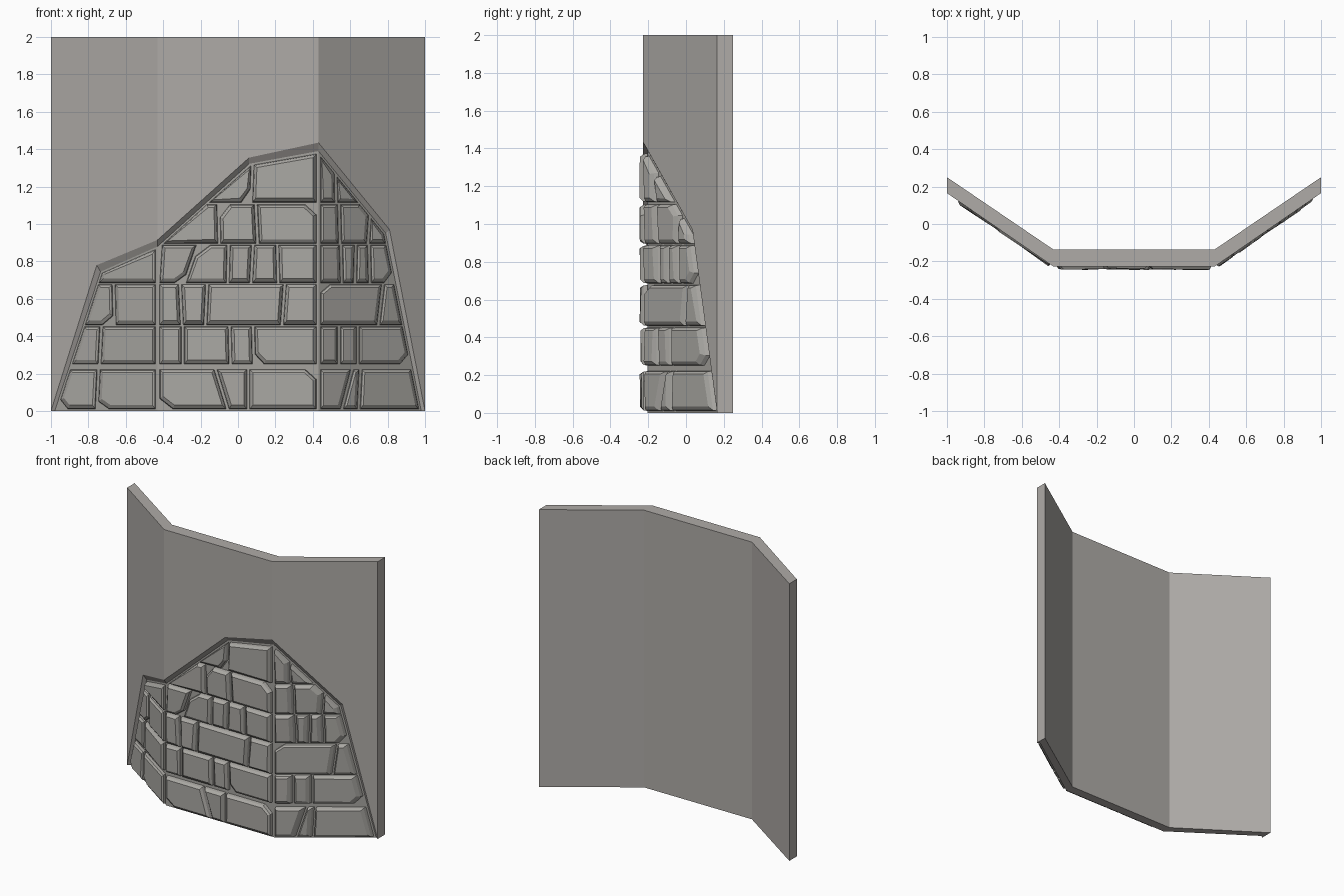
import bpy, bmesh, random
from mathutils import Vector

if "Cube" in bpy.data.objects:
    bpy.data.objects.remove(bpy.data.objects["Cube"])

random.seed(4)
CX = 0.43          # x of the two vertical folds
RECESS = -0.025    # depth of the exposed masonry bed


def material(name, rgb):
    m = bpy.data.materials.new(name)
    m.diffuse_color = (*rgb, 1)
    m.use_nodes = True
    m.node_tree.nodes["Principled BSDF"].inputs["Base Color"].default_value = m.diffuse_color
    return m


PLASTER = material("warm grey plaster", (0.43, 0.41, 0.39))
STONE = material("grey stone", (0.405, 0.395, 0.37))
MORTAR = material("grey mortar", (0.38, 0.37, 0.345))


def fold(x, y_mid, y_end):
    t = max(0, (abs(x) - CX) / (1 - CX))
    return y_mid + (y_end - y_mid) * t


def front(x, z, d=0.0):
    return Vector((x, fold(x, -0.228, 0.165) - d, z))


def back(x, z):
    return Vector((x, fold(x, -0.137, 0.25), z))


def finish(bm, name, mats):
    me = bpy.data.meshes.new(name)
    bm.to_mesh(me)
    bm.free()
    for m in mats:
        me.materials.append(m)
    ob = bpy.data.objects.new(name, me)
    bpy.context.collection.objects.link(ob)


# Broken plaster edge, outer lip and inner foot, left to right
outer = [(-1, 0), (-.755, .78), (-CX, .915), (.06, 1.355), (CX, 1.435), (.81, .97), (1, 0)]
inner = [(-.98, 0), (-.735, .745), (-CX, .88), (.06, 1.322), (CX, 1.39), (.79, .95), (.98, 0)]

# Folded wall with the broken recess
bm = bmesh.new()


def face(pts, mat=0):
    f = bm.faces.new([bm.verts.new(p) for p in pts])
    f.material_index = mat


for p in range(3):
    lo, hi = outer[2 * p:2 * p + 3], inner[2 * p:2 * p + 3]
    x0, x1 = lo[0][0], lo[2][0]
    face([front(*q) for q in lo] + [front(x1, 2), front(x0, 2)])
    bed = list(hi)
    for x, z in (hi[2], hi[0]):
        if z > 0:
            bed.append((x, 0))
    face([front(x, z, RECESS) for x, z in bed], 1)
    for i in range(2):
        face([front(*lo[i]), front(*lo[i + 1]),
              front(*hi[i + 1], RECESS), front(*hi[i], RECESS)])
    face([back(x0, 0), back(x1, 0), back(x1, 2), back(x0, 2)])
    face([front(x0, 2), front(x1, 2), back(x1, 2), back(x0, 2)])
    # underside follows the recess
    a, b = max(x0, -.98), min(x1, .98)
    under = [back(x0, 0), front(a, 0, RECESS), front(b, 0, RECESS), back(x1, 0)]
    if p == 0:
        under.insert(1, front(-1, 0))
    if p == 2:
        under.insert(3, front(1, 0))
    face(under)
for x in (-1, 1):
    face([front(x, 0), front(x, 2), back(x, 2), back(x, 0)])
bmesh.ops.remove_doubles(bm, verts=bm.verts, dist=0.0005)
bmesh.ops.recalc_face_normals(bm, faces=bm.faces)
finish(bm, "wall", [PLASTER, MORTAR])


# 2D helpers for stone outlines in (x, z)
def clip(poly, a, b, gap):
    """Keep the side to the right of a->b, at least gap away."""
    a, b = Vector(a), Vector(b)
    d = (b - a).normalized()
    n = Vector((d.y, -d.x))
    dist = lambda q: (q - a).dot(n) - gap
    out = []
    for i, q in enumerate(poly):
        r = poly[(i + 1) % len(poly)]
        dq, dr = dist(q), dist(r)
        if dq >= 0:
            out.append(q)
        if dq * dr < 0:
            out.append(q.lerp(r, dq / (dq - dr)))
    return out


def tidy(poly, dist=0.025):
    out = []
    for q in poly:
        if all((q - r).length > dist for r in out):
            out.append(q)
    return out


def area(poly):
    return sum(poly[i - 1].cross(poly[i]) for i in range(len(poly))) / 2


def inset(poly, w):
    out = []
    for i, q in enumerate(poly):
        e1 = (q - poly[i - 1]).normalized()
        e2 = (poly[(i + 1) % len(poly)] - q).normalized()
        n1, n2 = Vector((-e1.y, e1.x)), Vector((-e2.y, e2.x))
        out.append(q + (n1 + n2) * (w / max(0.5, 1 + n1.dot(n2))))
    return out


def cut_corner(poly):
    i = random.randrange(len(poly))
    q, a, b = poly[i], poly[i - 1], poly[(i + 1) % len(poly)]
    if min((a - q).length, (b - q).length) < 0.12:
        return poly
    s, t = random.uniform(.035, .06), random.uniform(.035, .08)
    return poly[:i] + [q + (a - q).normalized() * s, q + (b - q).normalized() * t] + poly[i + 1:]


def add_stone(bm, poly):
    # side wall, chamfer, slightly tilted face
    top = inset(poly, 0.017)
    top = [q + Vector((0, .006)) if q.y < sum(r.y for r in top) / len(top) else q for q in top]
    c = sum(top, Vector((0, 0))) / len(top)
    size = max(max(abs(q.x - c.x), abs(q.y - c.y)) for q in top)
    ta, tb = random.uniform(-.004, .004) / size, random.uniform(-.003, .003) / size
    h = random.uniform(.010, .015)
    rings = [[front(q.x, q.y, RECESS - .003) for q in poly],
             [front(q.x, q.y, -.003) for q in inset(poly, .004)],
             [front(q.x, q.y, h + ta * (q.x - c.x) + tb * (q.y - c.y)) for q in top]]
    rings = [[bm.verts.new(p) for p in r] for r in rings]
    n = len(poly)
    for lo, hi in zip(rings, rings[1:]):
        for i in range(n):
            j = (i + 1) % n
            bm.faces.new((lo[i], lo[j], hi[j], hi[i]))
    bm.faces.new(rings[-1])


# Courses: bottom z, top z, then joints (bottom x, top x) on left, middle, right panels
courses = [
    (.010, .222, [(-.755, -.745)], [(-.055, -.12), (.055, .055)], [(.555, .61), (.645, .655)]),
    (.250, .452, [(-.74, -.73)], [(-.295, -.295), (-.04, -.045), (.085, .08)], [(.54, .54), (.64, .64)]),
    (.460, .678, [(-.66, -.665)], [(-.30, -.31), (-.175, -.165), (.235, .25)], [(.75, .775)]),
    (.685, .888, [], [(-.285, -.215), (-.055, -.05), (.07, .08), (.215, .21)],
     [(.555, .55), (.625, .63), (.705, .70)]),
    (.895, 1.105, [], [(-.10, -.105), (.105, .095)], [(.545, .54), (.695, .71)]),
    (1.115, 1.375, [], [(.07, .08)], [(.525, .52)]),
]
edges = [-1, -CX, CX, 1]
G = 0.007
for k, (z0, z1, *panels) in enumerate(courses):
    bm = bmesh.new()
    for p, joints in enumerate(panels):
        xs = [(edges[p] + .004,) * 2] + joints + [(edges[p + 1] - .004,) * 2]
        for (a0, a1), (b0, b1) in zip(xs, xs[1:]):
            poly = [Vector(q) for q in ((a0 + G, z0), (b0 - G, z0), (b1 - G, z1), (a1 + G, z1))]
            for i in (2 * p, 2 * p + 1):
                poly = clip(poly, inner[i], inner[i + 1], 0.010)
            poly = tidy(poly)
            if len(poly) < 3 or area(poly) < 0.004:
                continue
            if random.random() < 0.4:
                poly = cut_corner(poly)
            add_stone(bm, poly)
    finish(bm, f"stone_course_{k + 1}", [STONE])
